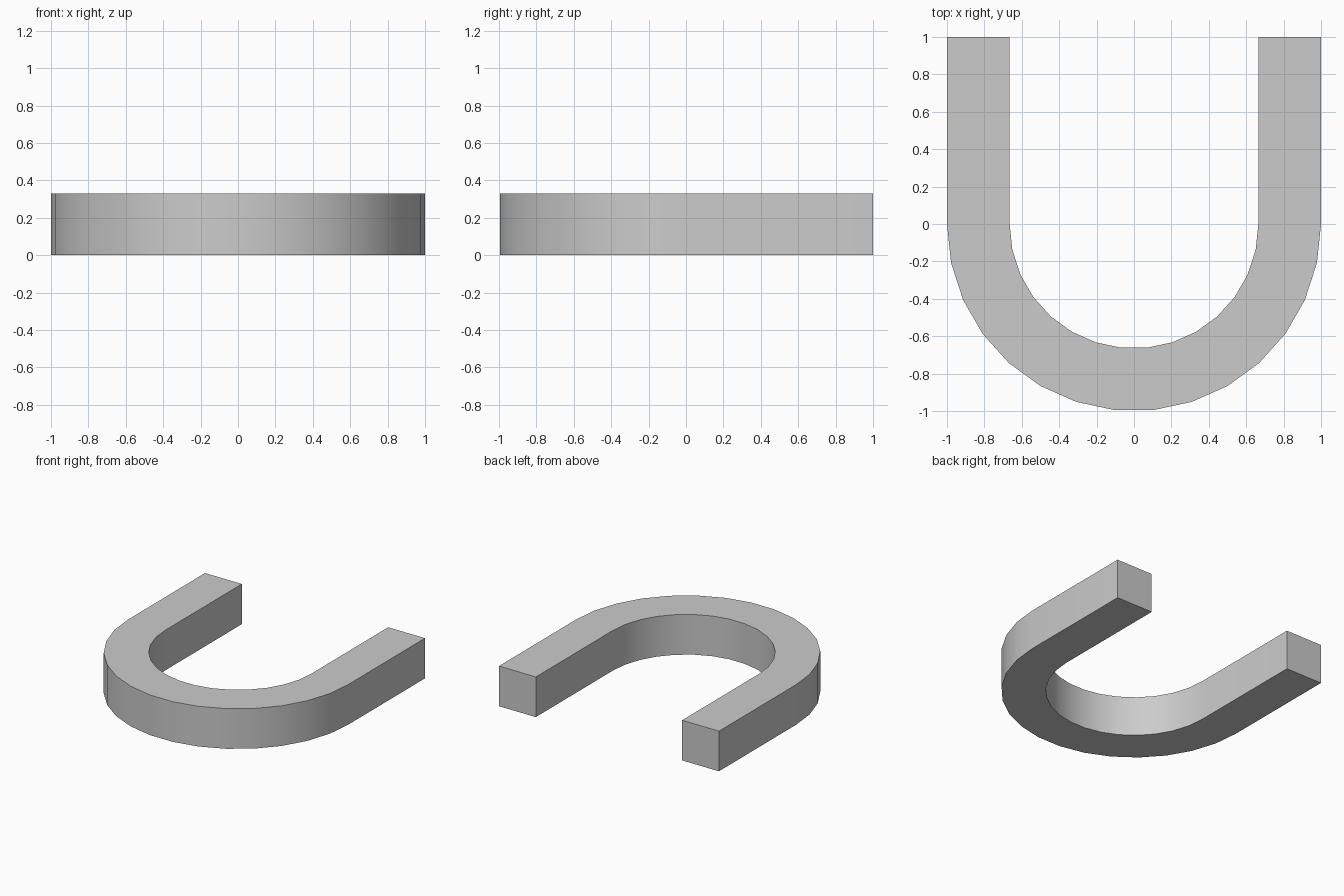
import bpy, bmesh, math

if "Cube" in bpy.data.objects:
    bpy.data.objects.remove(bpy.data.objects["Cube"])

OUTER, INNER, HEIGHT, LEG_END, SEGMENTS = 1.0, 0.665, 0.33, 1.0, 15


def u_line(r):
    # Left leg tip, half-circle bend, right leg tip
    bend = [math.pi + math.pi * i / SEGMENTS for i in range(SEGMENTS + 1)]
    return [(-r, LEG_END)] + [(r * math.cos(a), r * math.sin(a)) for a in bend] + [(r, LEG_END)]


# U-shaped outline as a strip of quads, extruded upward
bm = bmesh.new()
outer = [bm.verts.new((x, y, 0)) for x, y in u_line(OUTER)]
inner = [bm.verts.new((x, y, 0)) for x, y in u_line(INNER)]
for i in range(len(outer) - 1):
    bm.faces.new((outer[i], outer[i + 1], inner[i + 1], inner[i]))
top = bmesh.ops.extrude_face_region(bm, geom=bm.faces[:])["geom"]
bmesh.ops.translate(bm, vec=(0, 0, HEIGHT),
                    verts=[v for v in top if isinstance(v, bmesh.types.BMVert)])
bmesh.ops.recalc_face_normals(bm, faces=bm.faces[:])

mesh = bpy.data.meshes.new("u_bar")
bm.to_mesh(mesh)
bm.free()
bar = bpy.data.objects.new("u_bar", mesh)
bpy.context.collection.objects.link(bar)

# Smooth bend with crisp rims and ends
bpy.context.view_layer.objects.active = bar
bar.select_set(True)
bpy.ops.object.shade_smooth_by_angle(angle=math.radians(30))
